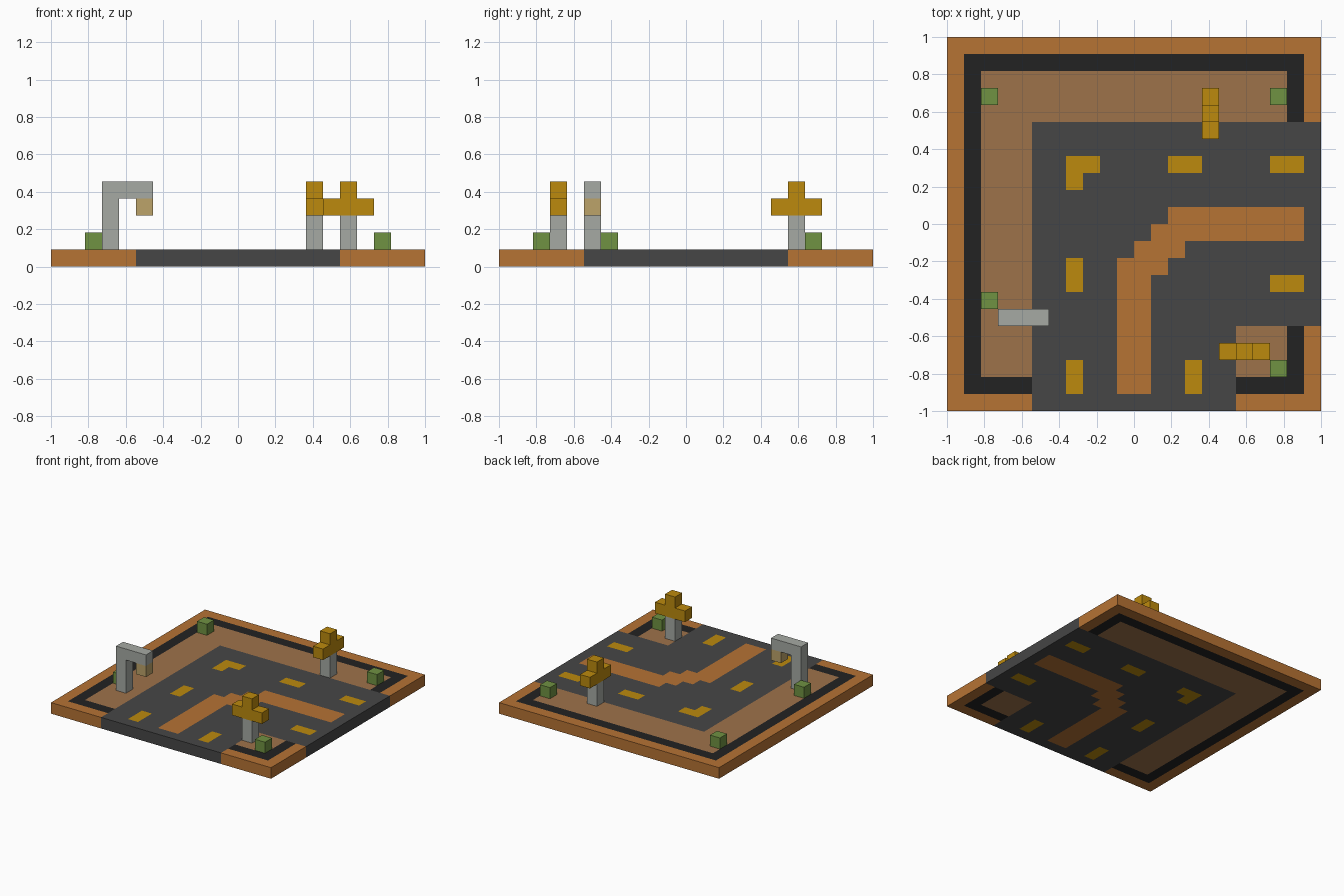
import bpy, bmesh

N = 22              # cells along each side
C = 2.0 / N         # cell size

cube = bpy.data.objects.get("Cube")
if cube:
    bpy.data.objects.remove(cube, do_unlink=True)


def linear(v):
    v /= 255
    return v / 12.92 if v <= 0.04045 else ((v + 0.055) / 1.055) ** 2.4


def material(name, rgb):
    m = bpy.data.materials.new(name)
    col = tuple(linear(v) for v in rgb) + (1.0,)
    m.diffuse_color = col
    m.use_nodes = True
    bsdf = next(n for n in m.node_tree.nodes if n.type == 'BSDF_PRINCIPLED')
    bsdf.inputs["Base Color"].default_value = col
    return m


COPPER = material("copper_orange", (182, 115, 52))
BLACK = material("border_black", (34, 34, 34))
TAN = material("ground_tan", (158, 114, 74))
ROAD = material("asphalt_grey", (70, 70, 70))
YELLOW = material("signal_yellow", (188, 138, 13))
GREEN = material("bush_green", (112, 146, 66))
GREY = material("post_grey", (166, 170, 164))
LAMP = material("lamp_tan", (188, 163, 106))


def make_object(name, bm, mats):
    bmesh.ops.recalc_face_normals(bm, faces=bm.faces)
    me = bpy.data.meshes.new(name)
    bm.to_mesh(me)
    bm.free()
    for m in mats:
        me.materials.append(m)
    ob = bpy.data.objects.new(name, me)
    bpy.context.collection.objects.link(ob)
    return ob


def box(name, lo, size, mat):
    """Box from its lowest cell and its size, both counted in cells."""
    bm = bmesh.new()
    bmesh.ops.create_cube(bm, size=1)
    for v in bm.verts:
        v.co = [(lo[a] + (v.co[a] + 0.5) * size[a]) * C - (1.0, 1.0, 0.0)[a]
                for a in range(3)]
    return make_object(name, bm, [mat])


# Ground pattern as cell rectangles: first column, last column, first row, last row
MEDIAN = [(10, 11, 1, 7), (10, 12, 8, 8), (11, 13, 9, 9),
          (12, 20, 10, 10), (13, 20, 11, 11)]
DASHES = [(7, 8, 14, 14), (7, 7, 13, 13), (13, 14, 14, 14), (19, 20, 14, 14),
          (7, 7, 7, 8), (7, 7, 1, 2), (14, 14, 1, 2), (19, 20, 7, 7)]
ROADS = [(5, 21, 5, 16), (5, 16, 0, 16)]
SLAB_MATS = [COPPER, BLACK, TAN, ROAD, YELLOW]


def inside(rects, i, j):
    return any(a <= i <= b and c <= j <= d for a, b, c, d in rects)


def ground_index(i, j):
    if inside(MEDIAN, i, j):
        return 0
    if inside(DASHES, i, j):
        return 4
    if inside(ROADS, i, j):
        return 3
    ring = min(i, j, N - 1 - i, N - 1 - j)
    return min(ring, 2)


# Base slab, coloured through its full thickness
bm = bmesh.new()
bmesh.ops.create_grid(bm, x_segments=N, y_segments=N, size=1.0)
ext = bmesh.ops.extrude_face_region(bm, geom=bm.faces[:], use_keep_orig=True)
for g in ext["geom"]:
    if isinstance(g, bmesh.types.BMVert):
        g.co.z = C
for f in bm.faces:
    p = f.calc_center_median()
    i, j = (min(N - 1, max(0, int((p[a] + 1) / C))) for a in (0, 1))
    f.material_index = ground_index(i, j)
bmesh.ops.recalc_face_normals(bm, faces=bm.faces)
bmesh.ops.dissolve_limit(bm, angle_limit=0.01, verts=bm.verts[:],
                         edges=bm.edges[:], delimit={'MATERIAL'})
bmesh.ops.triangulate(bm, faces=[f for f in bm.faces if len(f.verts) > 4])
make_object("base_slab", bm, SLAB_MATS)

# Bushes
for n, (i, j) in enumerate([(2, 18), (2, 6), (19, 18), (19, 2)], 1):
    box(f"bush_{n}", (i, j, 1), (1, 1, 1), GREEN)

# Street lamp
box("lamp_post", (3, 5, 1), (1, 1, 3), GREY)
box("lamp_arm", (3, 5, 4), (3, 1, 1), GREY)
box("lamp_light", (5, 5, 3), (1, 1, 1), LAMP)


# Crossing signals: post, three-cell crossbar and a cap
def signal(name, i, j, along_x):
    dx, dy = (1, 0) if along_x else (0, 1)
    box(name + "_post", (i, j, 1), (1, 1, 2), GREY)
    box(name + "_crossbar", (i - dx, j - dy, 3), (1 + 2 * dx, 1 + 2 * dy, 1), YELLOW)
    box(name + "_cap", (i, j, 4), (1, 1, 1), YELLOW)


signal("back_signal", 15, 17, False)
signal("front_signal", 17, 3, True)
